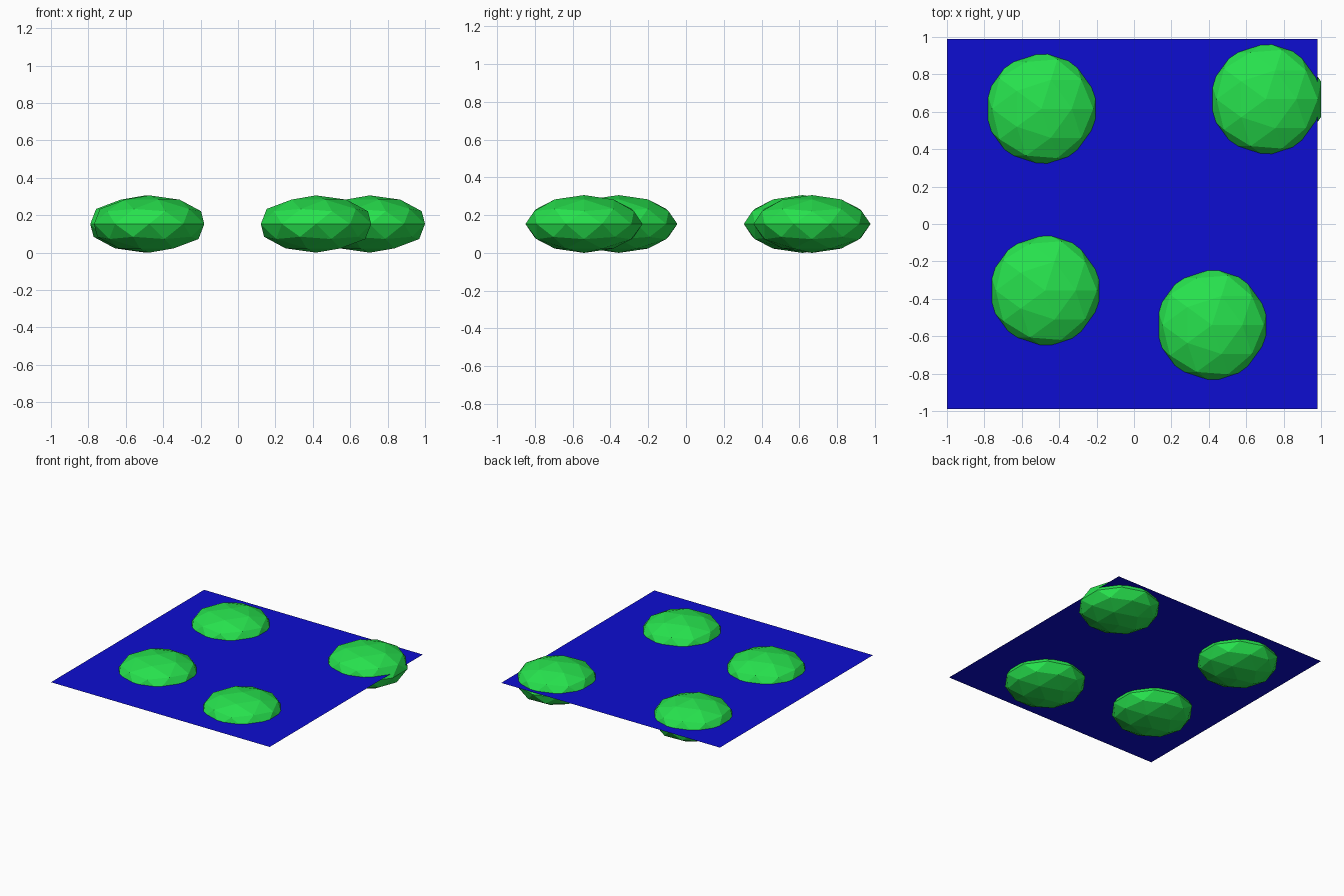
import bpy

if "Cube" in bpy.data.objects:
    bpy.data.objects.remove(bpy.data.objects["Cube"])


def material(name, rgb):
    m = bpy.data.materials.new(name)
    m.diffuse_color = (*rgb, 1.0)
    m.use_nodes = True
    m.node_tree.nodes["Principled BSDF"].inputs["Base Color"].default_value = m.diffuse_color
    return m


blue = material("water blue", (0.004, 0.004, 0.64))
green = material("leaf green", (0.02, 0.76, 0.075))

WATER_Z = 0.18
PAD_R, PAD_HALF = 0.31, 0.153

# Flat water sheet
bpy.ops.mesh.primitive_plane_add(size=1.98, location=(-0.01, 0, WATER_Z))
water = bpy.context.object
water.name = "water_surface"
water.data.materials.append(blue)

# Flattened faceted pads, half sunk through the sheet
for i, (x, y) in enumerate([(-0.495, 0.616), (0.705, 0.667),
                            (-0.475, -0.356), (0.417, -0.54)]):
    bpy.ops.mesh.primitive_ico_sphere_add(subdivisions=2, radius=1,
                                          location=(x, y, PAD_HALF))
    pad = bpy.context.object
    pad.name = f"lily_pad_{i + 1}"
    pad.scale = (PAD_R, PAD_R, PAD_HALF)
    pad.data.materials.append(green)
